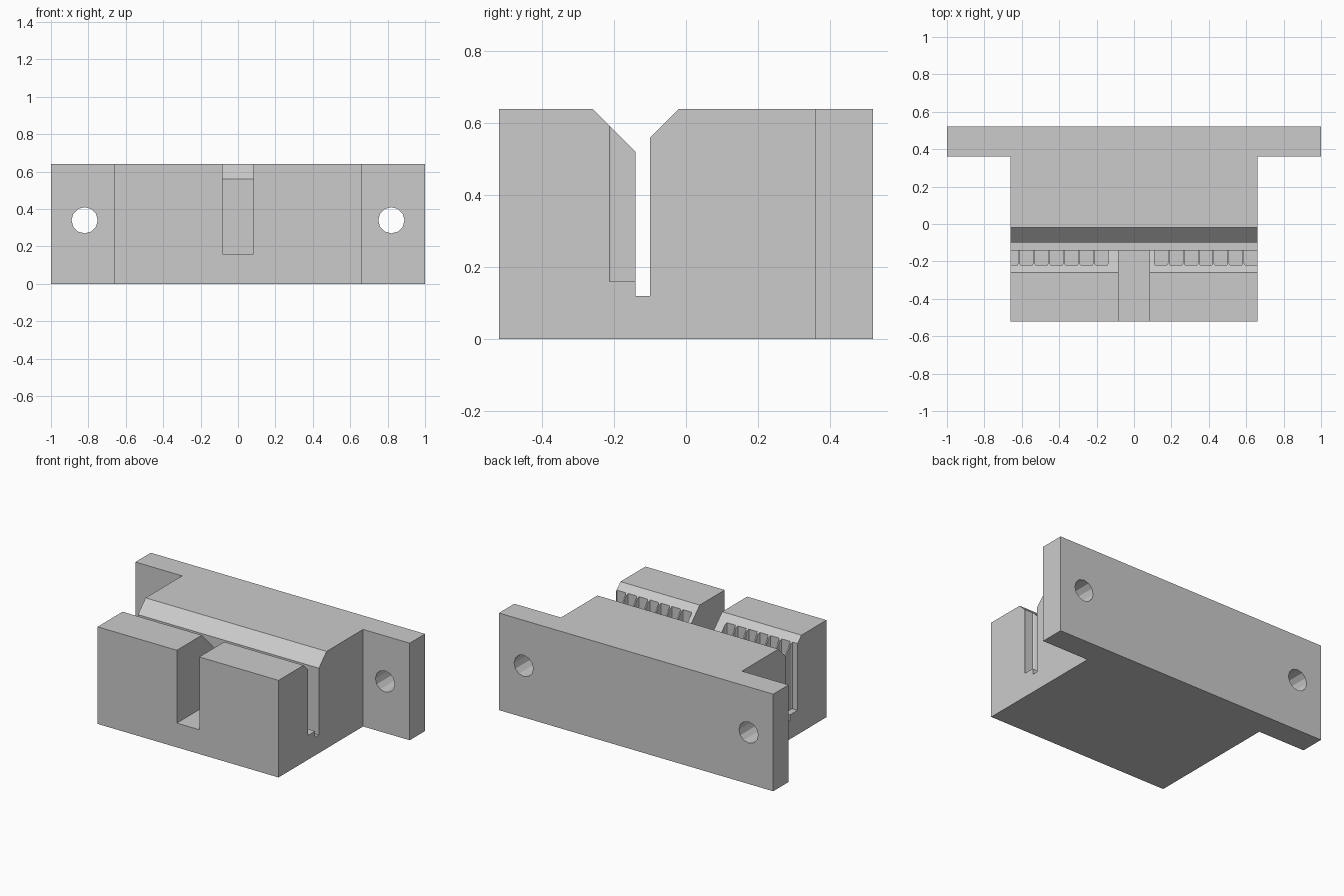
import bpy, bmesh, math
from mathutils import Vector

cube = bpy.data.objects.get("Cube")
if cube:
    bpy.data.objects.remove(cube, do_unlink=True)

grey = bpy.data.materials.new("light grey plastic")
grey.use_nodes = True
colour = (0.6, 0.6, 0.6, 1)
grey.diffuse_color = colour
grey.node_tree.nodes["Principled BSDF"].inputs["Base Color"].default_value = colour

HALF_W, DEPTH, HEIGHT = 0.66, 0.52, 0.64


def prism(bm, outline, along):
    """Extrude a closed outline of 3D points along a vector."""
    face = bm.faces.new([bm.verts.new(p) for p in outline])
    moved = bmesh.ops.extrude_face_region(bm, geom=[face])["geom"]
    bmesh.ops.translate(bm, vec=Vector(along),
                        verts=[v for v in moved if isinstance(v, bmesh.types.BMVert)])


def box(bm, x0, x1, y0, y1, z0, z1):
    prism(bm, [(x0, y0, z0), (x1, y0, z0), (x1, y1, z0), (x0, y1, z0)], (0, 0, z1 - z0))


def finish(bm, name):
    bmesh.ops.recalc_face_normals(bm, faces=bm.faces)
    mesh = bpy.data.meshes.new(name)
    bm.to_mesh(mesh)
    bm.free()
    mesh.materials.append(grey)
    obj = bpy.data.objects.new(name, mesh)
    bpy.context.collection.objects.link(obj)
    return obj


def boolean(target, tool, operation):
    mod = target.modifiers.new(operation.lower(), "BOOLEAN")
    mod.operation, mod.solver, mod.object = operation, "EXACT", tool
    bpy.context.view_layer.objects.active = target
    bpy.ops.object.modifier_apply(modifier=mod.name)
    bpy.data.objects.remove(tool, do_unlink=True)


# Clamp body: two bevelled jaws with a narrow slot between them
bm = bmesh.new()
profile = [(-DEPTH, 0), (DEPTH, 0), (DEPTH, HEIGHT), (-0.02, HEIGHT), (-0.10, 0.56),
           (-0.10, 0.12), (-0.14, 0.12), (-0.14, 0.52), (-0.26, HEIGHT), (-DEPTH, HEIGHT)]
prism(bm, [(-HALF_W, y, z) for y, z in profile], (2 * HALF_W, 0, 0))
body = finish(bm, "clamp_body")

# Mounting flange across the back
bm = bmesh.new()
box(bm, -1, 1, 0.36, DEPTH, 0, HEIGHT)
boolean(body, finish(bm, "mounting_flange"), "UNION")

# Cutters: centre notch, tooth grooves and screw holes
bm = bmesh.new()
box(bm, -0.082, 0.082, -0.6, -0.12, 0.16, 0.7)
for first, step in ((0.145, 0.08), (-0.175, -0.08)):
    for i in range(7):
        x = first + i * step
        groove = [(-0.036, -0.12), (-0.036, -0.21), (-0.031, -0.22),
                  (0.031, -0.22), (0.036, -0.21), (0.036, -0.12)]
        prism(bm, [(x + dx, y, 0.16) for dx, y in groove], (0, 0, 0.54))
for side in (-1, 1):
    ring = [2 * math.pi * k / 12 for k in range(12)]
    prism(bm, [(side * 0.82 + 0.07 * math.cos(a), 0.3, 0.34 + 0.07 * math.sin(a))
               for a in ring], (0, 0.3, 0))
cutter = finish(bm, "groove_and_hole_cutter")
cutter.hide_render = True
boolean(body, cutter, "DIFFERENCE")
